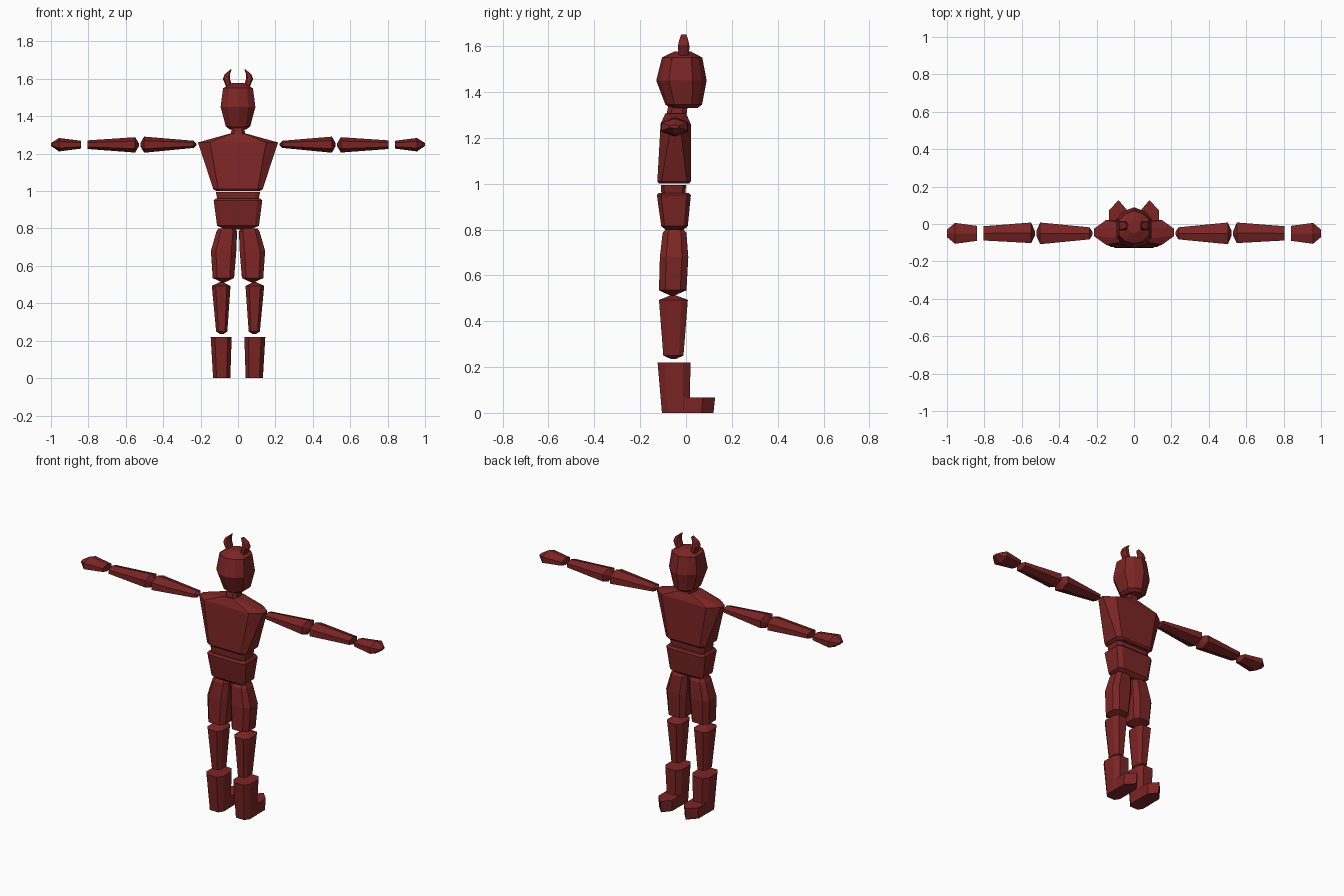
import bpy, bmesh

red = bpy.data.materials.new("dark red")
red.diffuse_color = (0.2, 0.018, 0.018, 1)


def octagon(a, b):
    """Box-like outline with cut corners."""
    return [(1, -a), (1, a), (b, 1), (-b, 1), (-1, a), (-1, -a), (-b, -1), (b, -1)]


BOX = octagon(0.75, 0.8)
ROUND = octagon(0.55, 0.6)
HEX = [(1, -.5), (1, .5), (0, 1), (-1, .5), (-1, -.5), (0, -1)]
SKULL = [(1, -.5), (1, .45), (.6, .8), (0, 1), (-.6, .8), (-1, .45),
         (-1, -.5), (-.6, -.85), (0, -1), (.6, -.85)]


def loft(name, sections, outline, along="z", side=1):
    """Section: position, centre a, centre b, half size a, half size b [, outline].
    along z: a = x, b = y.  along x: a = y, b = z."""
    bm = bmesh.new()
    rings = []
    for sec in sections:
        t, ca, cb, ha, hb = sec[:5]
        ring = []
        for u, v in (sec[5] if len(sec) > 5 else outline):
            a, b = ca + u * ha, cb + v * hb
            p = (a, b, t) if along == "z" else (t, a, b)
            ring.append(bm.verts.new((p[0] * side, p[1], p[2])))
        rings.append(ring)
    n = len(rings[0])
    for r0, r1 in zip(rings, rings[1:]):
        for i in range(n):
            j = (i + 1) % n
            bm.faces.new((r0[i], r0[j], r1[j], r1[i]))
    bm.faces.new(rings[0])
    bm.faces.new(rings[-1])
    bmesh.ops.remove_doubles(bm, verts=bm.verts[:], dist=0.0005)
    bmesh.ops.recalc_face_normals(bm, faces=bm.faces[:])
    me = bpy.data.meshes.new(name)
    bm.to_mesh(me)
    bm.free()
    me.materials.append(red)
    ob = bpy.data.objects.new(name, me)
    bpy.context.collection.objects.link(ob)
    return ob


# Head and neck
loft("head", [(1.33, 0, -.01, .045, .06), (1.345, 0, -.01, .065, .08),
              (1.45, 0, -.02, .093, .11), (1.55, 0, -.017, .08, .088),
              (1.577, 0, -.015, .03, .035)], SKULL)
loft("neck", [(1.28, 0, -.045, .04, .045), (1.34, 0, -.035, .034, .042)], ROUND)

# Torso
loft("chest", [(1.0, 0, -.052, .115, .065), (1.01, 0, -.052, .132, .073),
               (1.26, 0, -.045, .214, .066, octagon(.3, .7)),
               (1.307, 0, -.045, .045, .045)], BOX)
loft("abdomen", [(.95, 0, -.055, .11, .052), (.995, 0, -.055, .118, .055)], BOX)
loft("pelvis", [(.795, 0, -.05, .07, .035), (.815, 0, -.05, .112, .058),
                (.95, 0, -.053, .13, .074), (.96, 0, -.053, .12, .065)], BOX)

for side, tag in ((-1, "left"), (1, "right")):
    # Horns
    loft(tag + "_horn", [(1.55, .044, -.01, .016, .022), (1.60, .062, -.01, .019, .025),
                         (1.625, .057, -.01, .014, .02),
                         (1.65, .037, -.01, .003, .012)], ROUND, side=side)
    # Legs
    loft(tag + "_thigh", [(.80, .06, -.05, .045, .04), (.785, .06, -.05, .055, .052),
                          (.68, .077, -.052, .068, .062), (.535, .078, -.058, .057, .06),
                          (.512, .078, -.06, .008, .01)], ROUND, side=side)
    loft(tag + "_shin", [(.513, .09, -.055, .008, .01), (.493, .09, -.055, .05, .063),
                         (.25, .087, -.055, .03, .044),
                         (.235, .087, -.055, .008, .01)], ROUND, side=side)
    loft(tag + "_boot_shaft", [(.22, .09, -.052, .056, .072),
                               (0, .087, -.045, .046, .06)], ROUND, side=side)
    toe = [(1, -1), (1, .35), (-.1, 1), (-1, .4), (-1, -1)]
    loft(tag + "_boot_toe", [(.068, .087, .045, .047, .082),
                             (0, .087, .04, .045, .08)], toe, side=side)
    # Arms
    loft(tag + "_upper_arm", [(.222, -.05, 1.25, .008, .004), (.237, -.05, 1.25, .032, .019),
                              (.502, -.05, 1.248, .058, .043),
                              (.522, -.05, 1.248, .012, .008)], HEX, "x", side)
    loft(tag + "_forearm", [(.53, -.05, 1.247, .012, .008), (.55, -.047, 1.247, .055, .041),
                            (.805, -.05, 1.248, .038, .023)], HEX, "x", side)
    loft(tag + "_hand", [(.84, -.05, 1.248, .04, .021), (.957, -.05, 1.248, .056, .036),
                         (1.0, -.05, 1.249, .02, .008)], HEX, "x", side)
